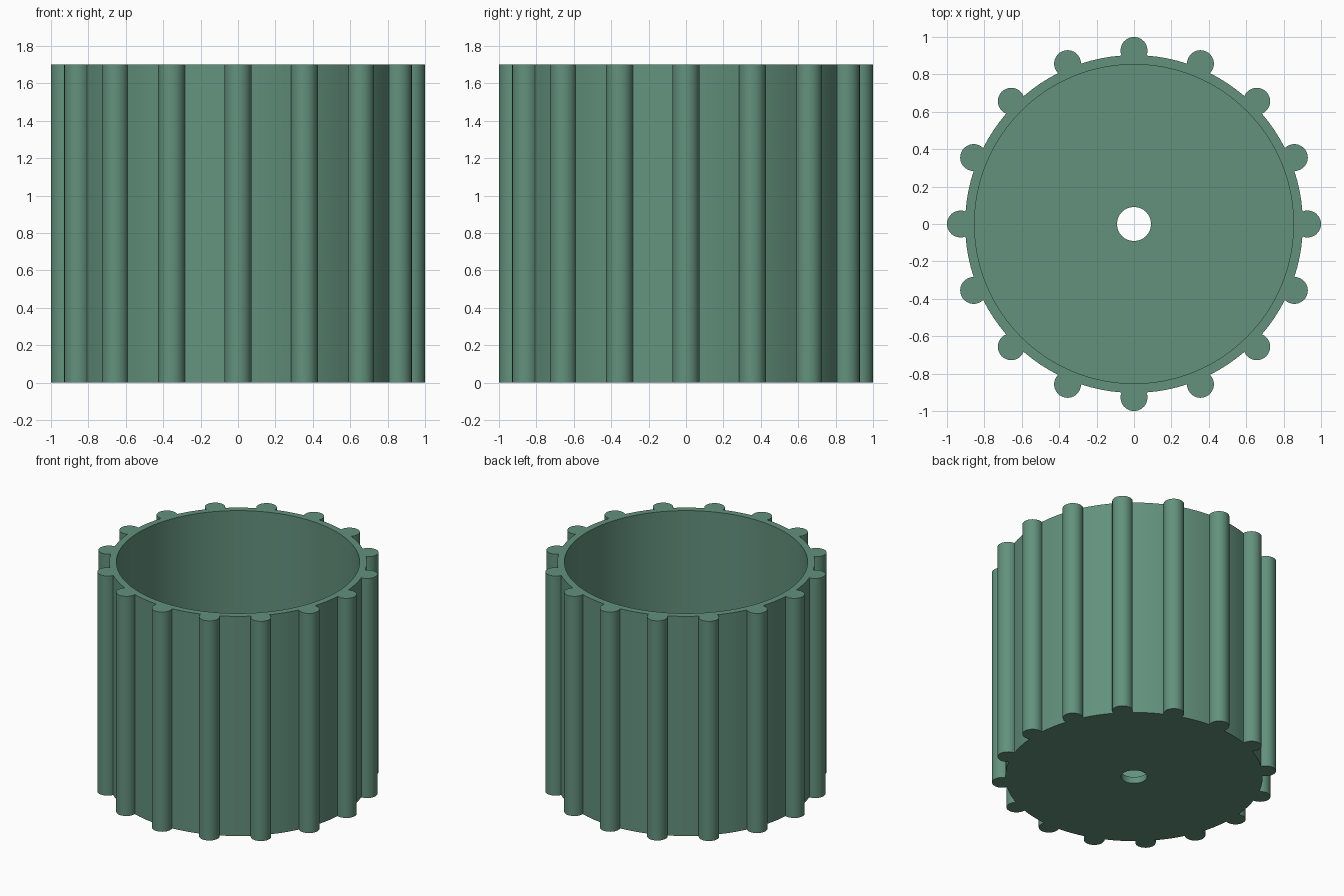
import bpy, bmesh, math

if "Cube" in bpy.data.objects:
    bpy.data.objects.remove(bpy.data.objects["Cube"])

HEIGHT, FLOOR = 1.70, 0.05
WALL_R, INNER_R, HOLE_R = 0.903, 0.853, 0.091
RIBS, RIB_R = 16, 0.072
RIB_C = 1.0 - RIB_R

green = bpy.data.materials.new("sage green")
green.diffuse_color = (0.125, 0.285, 0.205, 1)
green.use_nodes = True
green.node_tree.nodes["Principled BSDF"].inputs["Base Color"].default_value = green.diffuse_color


def circle(radius, count):
    return [(radius * math.cos(2 * math.pi * i / count),
             radius * math.sin(2 * math.pi * i / count)) for i in range(count)]


def ribbed_outline(rib_steps=18, wall_steps=4):
    """Wall circle with a round rib standing out at each even step."""
    reach = math.acos((WALL_R**2 - RIB_C**2 - RIB_R**2) / (2 * RIB_C * RIB_R))
    half = math.asin(RIB_R * math.sin(reach) / WALL_R)
    step = 2 * math.pi / RIBS
    points = []
    for k in range(RIBS):
        a = k * step
        for i in range(rib_steps + 1):
            t = a - reach + 2 * reach * i / rib_steps
            points.append((RIB_C * math.cos(a) + RIB_R * math.cos(t),
                           RIB_C * math.sin(a) + RIB_R * math.sin(t)))
        for i in range(1, wall_steps):
            t = a + half + (step - 2 * half) * i / wall_steps
            points.append((WALL_R * math.cos(t), WALL_R * math.sin(t)))
    return points


bm = bmesh.new()


def ring(points, z):
    verts = [bm.verts.new((x, y, z)) for x, y in points]
    return [bm.edges.new((verts[i - 1], verts[i])) for i in range(len(verts))], verts


def side(low, high):
    for i in range(len(low)):
        bm.faces.new((low[i - 1], low[i], high[i], high[i - 1]))


def cap(outer, inner, up):
    bmesh.ops.triangle_fill(bm, edges=outer + inner, use_beauty=True,
                            normal=(0, 0, 1 if up else -1))


outline, bore, drain = ribbed_outline(), circle(INNER_R, 96), circle(HOLE_R, 32)
out_low, out_low_v = ring(outline, 0)
out_top, out_top_v = ring(outline, HEIGHT)
in_low, in_low_v = ring(bore, FLOOR)
in_top, in_top_v = ring(bore, HEIGHT)
hole_low, hole_low_v = ring(drain, 0)
hole_top, hole_top_v = ring(drain, FLOOR)

# Ribbed outside, inside wall and drain hole
side(out_low_v, out_top_v)
side(in_low_v, in_top_v)
side(hole_low_v, hole_top_v)
# Rim, inside floor and underside
cap(out_top, in_top, True)
cap(in_low, hole_top, True)
cap(out_low, hole_low, False)
bmesh.ops.recalc_face_normals(bm, faces=bm.faces)

mesh = bpy.data.meshes.new("ribbed_pot")
bm.to_mesh(mesh)
bm.free()
mesh.materials.append(green)
pot = bpy.data.objects.new("ribbed_pot", mesh)
bpy.context.collection.objects.link(pot)
bpy.context.view_layer.objects.active = pot
pot.select_set(True)
bpy.ops.object.shade_smooth_by_angle(angle=math.radians(30))
